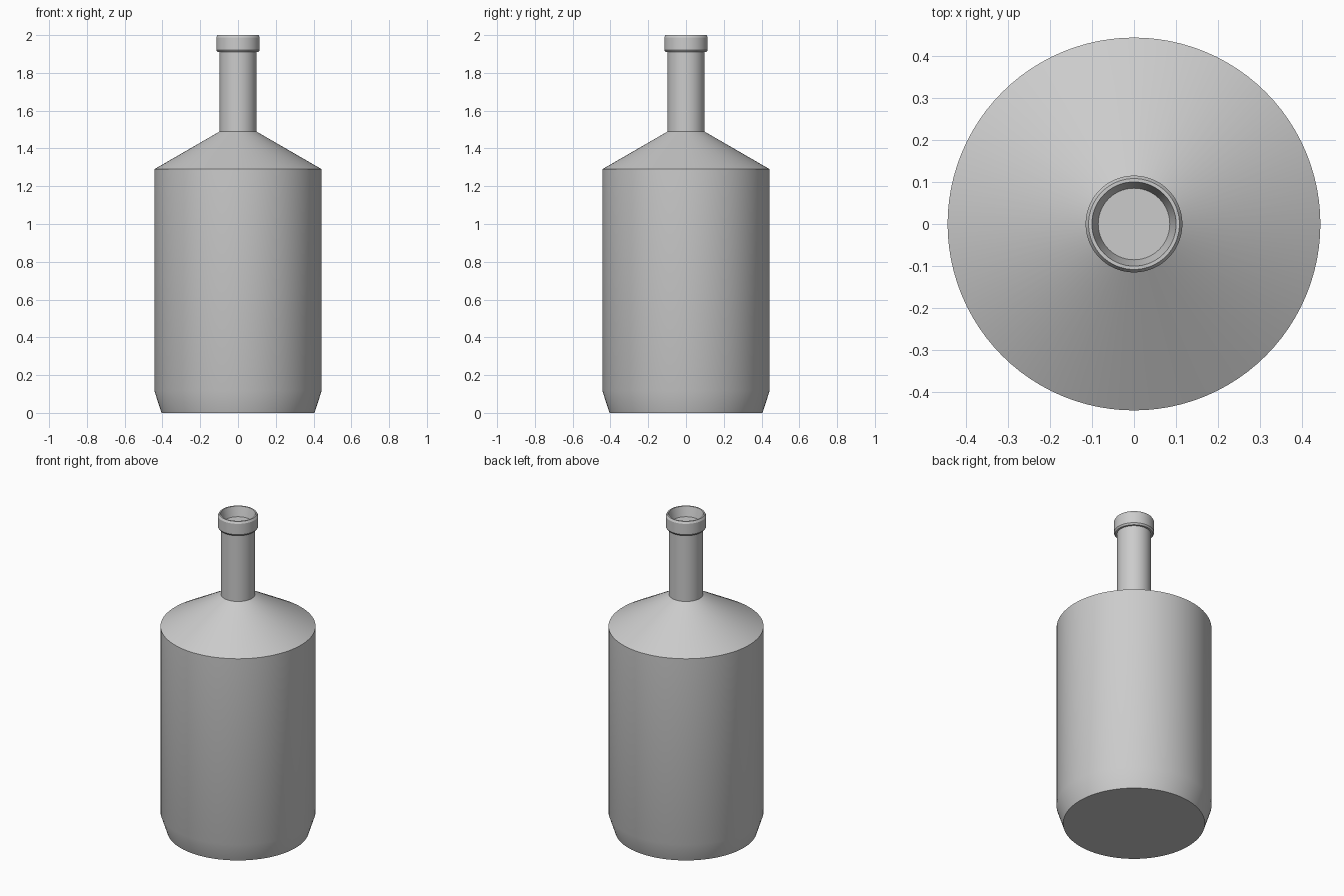
import bpy, bmesh, math

if "Cube" in bpy.data.objects:
    bpy.data.objects.remove(bpy.data.objects["Cube"])

SIDES = 96

# Spin a half profile of (radius, height) around z; radius 0 closes with a fan
def lathe(name, profile, angle=30):
    bm = bmesh.new()
    rings = []
    for r, z in profile:
        if r == 0:
            rings.append([bm.verts.new((0, 0, z))] * SIDES)
        else:
            rings.append([bm.verts.new((r * math.cos(2 * math.pi * i / SIDES),
                                        r * math.sin(2 * math.pi * i / SIDES), z))
                          for i in range(SIDES)])
    for low, high in zip(rings, rings[1:]):
        for i in range(SIDES):
            j = (i + 1) % SIDES
            corners = list(dict.fromkeys((low[i], low[j], high[j], high[i])))
            bm.faces.new(corners)
    bmesh.ops.recalc_face_normals(bm, faces=bm.faces)
    mesh = bpy.data.meshes.new(name)
    bm.to_mesh(mesh)
    bm.free()
    obj = bpy.data.objects.new(name, mesh)
    bpy.context.collection.objects.link(obj)
    bpy.context.view_layer.objects.active = obj
    obj.select_set(True)
    bpy.ops.object.shade_smooth_by_angle(angle=math.radians(angle))
    obj.select_set(False)
    return obj

# Whole bottle: base, tapered foot, body, shoulder, neck, lip and recessed mouth
lathe("bottle", [
    (0, 0), (0.405, 0), (0.443, 0.117),       # base and foot
    (0.443, 1.29), (0.097, 1.49),             # body and shoulder
    (0.097, 1.91), (0.108, 1.91),             # neck and underside of lip
    (0.115, 1.92), (0.115, 1.988),            # lip
    (0.108, 2.0), (0.1, 2.0),                 # rim
    (0.085, 1.94), (0, 1.94),                 # mouth recess
])
